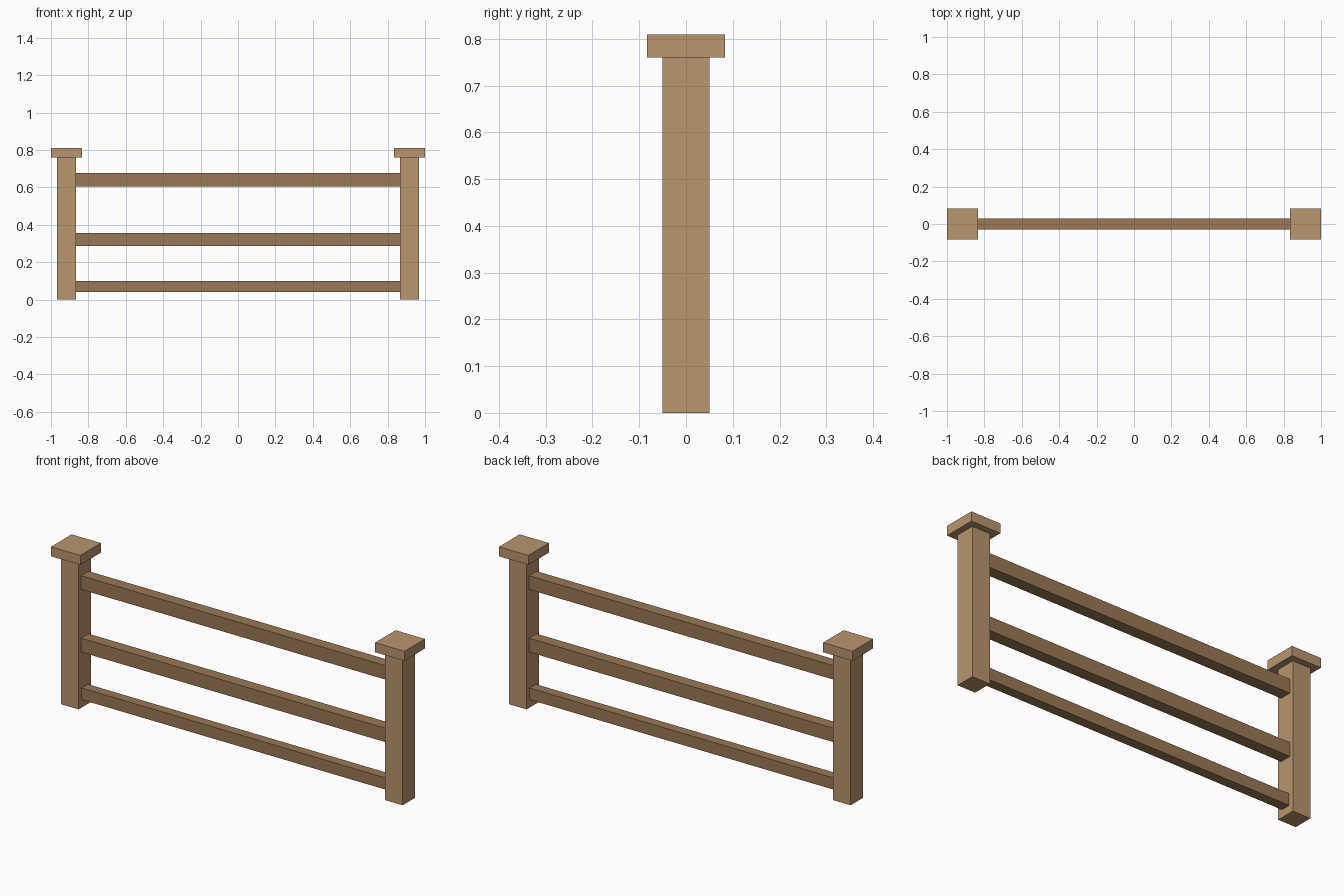
import bpy

if "Cube" in bpy.data.objects:
    bpy.data.objects.remove(bpy.data.objects["Cube"])


def material(name, rgb):
    mat = bpy.data.materials.new(name)
    mat.diffuse_color = (*rgb, 1.0)
    mat.use_nodes = True
    mat.node_tree.nodes["Principled BSDF"].inputs["Base Color"].default_value = mat.diffuse_color
    return mat


def box(name, center, size, mat):
    bpy.ops.mesh.primitive_cube_add(size=1, location=center)
    obj = bpy.context.object
    obj.name = name
    obj.scale = size
    bpy.ops.object.transform_apply(location=False, rotation=False, scale=True)
    obj.data.materials.append(mat)
    return obj


light_wood = material("light_wood", (0.48, 0.305, 0.156))
dark_wood = material("dark_wood", (0.32, 0.19, 0.09))

POST_X, POST_W, POST_H = 0.917, 0.10, 0.76
CAP_W, CAP_H = 0.166, 0.049

# Posts with flat square caps
for side, sign in (("left", -1), ("right", 1)):
    box(f"{side}_post", (sign * POST_X, 0, POST_H / 2), (POST_W, POST_W, POST_H), light_wood)
    box(f"{side}_post_cap", (sign * POST_X, 0, POST_H + CAP_H / 2), (CAP_W, CAP_W, CAP_H), light_wood)

# Horizontal rails spanning between the inner post faces
rail_length = 2 * POST_X - POST_W
for name, z, depth, height in (
    ("bottom_rail", 0.07, 0.05, 0.06),
    ("middle_rail", 0.321, 0.06, 0.071),
    ("top_rail", 0.641, 0.06, 0.071),
):
    box(name, (0, 0, z), (rail_length, depth, height), dark_wood)
